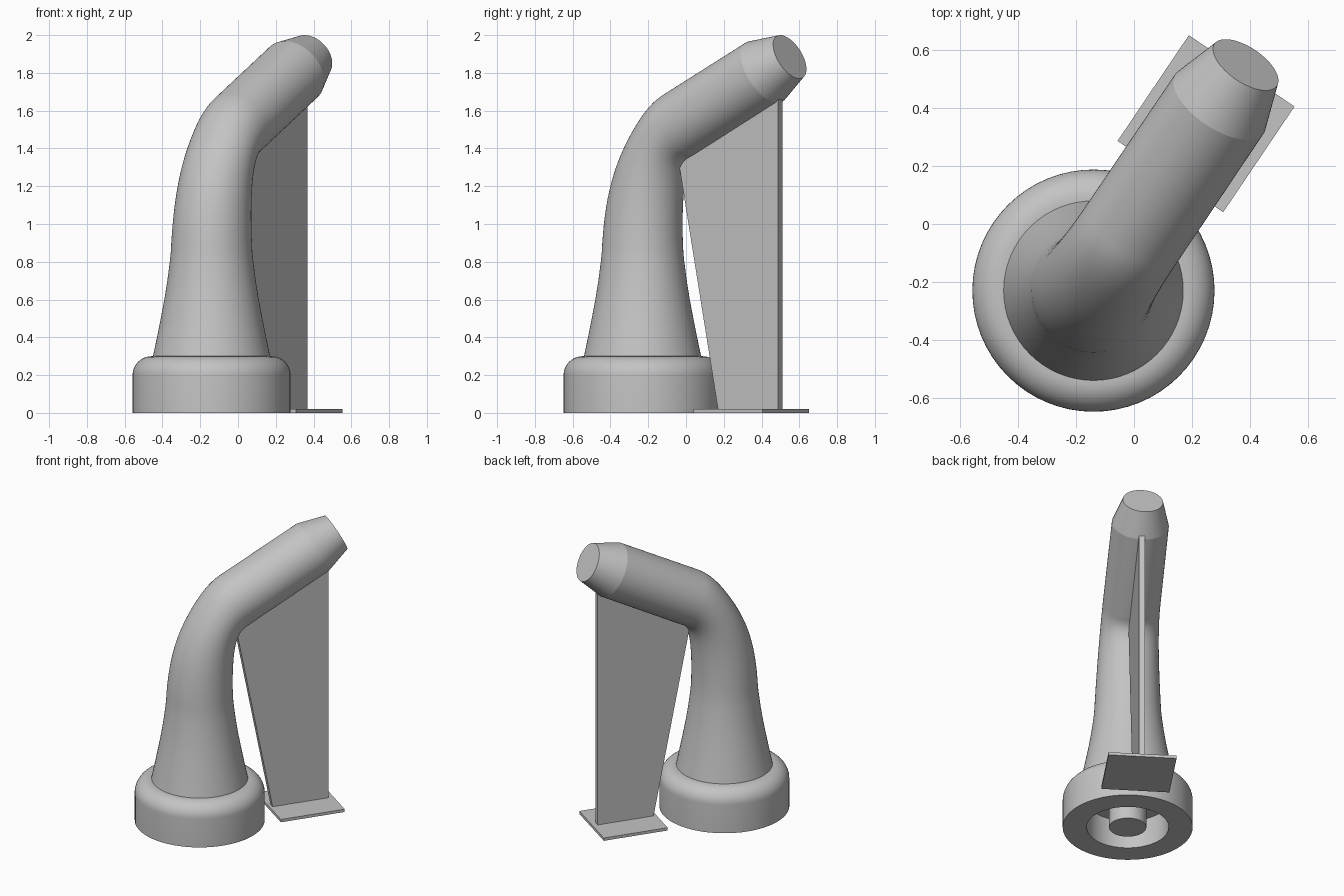
import bpy, bmesh, math
from mathutils import Vector, Matrix
from mathutils.geometry import interpolate_bezier

cube = bpy.data.objects.get("Cube")
if cube:
    bpy.data.objects.remove(cube, do_unlink=True)

SEGMENTS = 64
# Everything is modelled along local x, then turned and placed on the base centre
PLACE = Matrix.Translation((-0.14, -0.23, 0)) @ Matrix.Rotation(math.radians(56), 4, 'Z')

grey = bpy.data.materials.new("plain_grey")
grey.use_nodes = True
grey.diffuse_color = (0.55, 0.55, 0.55, 1)
grey.node_tree.nodes["Principled BSDF"].inputs["Base Color"].default_value = grey.diffuse_color


def finish(name, bm, smooth=True):
    bmesh.ops.recalc_face_normals(bm, faces=bm.faces)
    mesh = bpy.data.meshes.new(name)
    bm.to_mesh(mesh)
    bm.free()
    mesh.materials.append(grey)
    obj = bpy.data.objects.new(name, mesh)
    obj.matrix_world = PLACE
    bpy.context.collection.objects.link(obj)
    if smooth:
        bpy.ops.object.select_all(action='DESELECT')
        obj.select_set(True)
        bpy.context.view_layer.objects.active = obj
        bpy.ops.object.shade_smooth_by_angle(angle=math.radians(12))
    return obj


def loft(name, rings):
    """Skin rings given as (centre, direction, radius in bend plane, radius across)."""
    bm = bmesh.new()
    loops = []
    for centre, direction, r_in, r_side in rings:
        d = direction.normalized()
        normal = Vector((d.z, 0, -d.x))
        loop = []
        for i in range(SEGMENTS):
            a = math.tau * i / SEGMENTS
            side = Vector((0, r_side * math.sin(a), 0))
            loop.append(bm.verts.new(centre + normal * r_in * math.cos(a) + side))
        loops.append(loop)
    for low, high in zip(loops, loops[1:]):
        for i in range(SEGMENTS):
            j = (i + 1) % SEGMENTS
            bm.faces.new((low[i], low[j], high[j], high[i]))
    bm.faces.new(loops[0])
    bm.faces.new(loops[-1])
    return finish(name, bm)


def prism(name, outline, half_width):
    """Extrude an (x, z) outline sideways."""
    bm = bmesh.new()
    face = bm.faces.new([bm.verts.new((x, -half_width, z)) for x, z in outline])
    grown = bmesh.ops.extrude_face_region(bm, geom=[face])
    verts = [v for v in grown["geom"] if isinstance(v, bmesh.types.BMVert)]
    bmesh.ops.translate(bm, verts=verts, vec=(0, 2 * half_width, 0))
    return finish(name, bm, smooth=False)


# Round base: central post, hollow underside, outer wall and rounded shoulder
up = Vector((0, 0, 1))
profile = [(0.12, 0), (0.12, 0.2), (0.264, 0.2), (0.264, 0), (0.418, 0)]
for k in range(11):
    a = math.pi / 2 * k / 10
    profile.append((0.318 + 0.1 * math.cos(a), 0.2 + 0.1 * math.sin(a)))
loft("round_base", [(Vector((0, 0, z)), up, r, r) for r, z in profile])

# Neck: flared upright, bend, then straight sloping arm with tapered nozzle
rings = []
for z, r in ((0.3, 0.31), (0.4, 0.289), (0.5, 0.269), (0.6, 0.25), (0.7, 0.234),
             (0.8, 0.221), (0.85, 0.216)):
    rings.append((Vector((0, 0, z)), up, r, r))

bend_end = Vector((0.25, 0, 1.527))
shoulder = Vector((0.778, 0, 1.805))
tip = Vector((0.94, 0, 1.885))
slope = shoulder - bend_end
path = interpolate_bezier(Vector((0, 0, 0.85)), Vector((0, 0, 1.25)),
                          Vector((0.1, 0, 1.447)), bend_end, 25)
for i in range(1, 25):
    t = i / 24
    ahead = path[min(i + 1, 24)] - path[i - 1]
    r = 0.185 + 0.031 * (1 - t) ** 2
    squeeze = 1 - 0.1 * math.sin(math.pi * t ** 1.5) ** 2
    rings.append((path[i], ahead if i < 24 else slope, r * squeeze, r))
rings.append((shoulder, slope, 0.184, 0.184))
rings.append((tip, slope, 0.13, 0.13))
loft("curved_neck", rings)

# Support plate under the arm and its square foot
prism("support_plate", [(0.497, 0.01), (0.88, 0.01), (0.88, 1.78), (0.5, 1.6), (0.23, 1.4)], 0.02)
prism("support_foot", [(0.475, 0), (0.915, 0), (0.915, 0.02), (0.475, 0.02)], 0.22)
